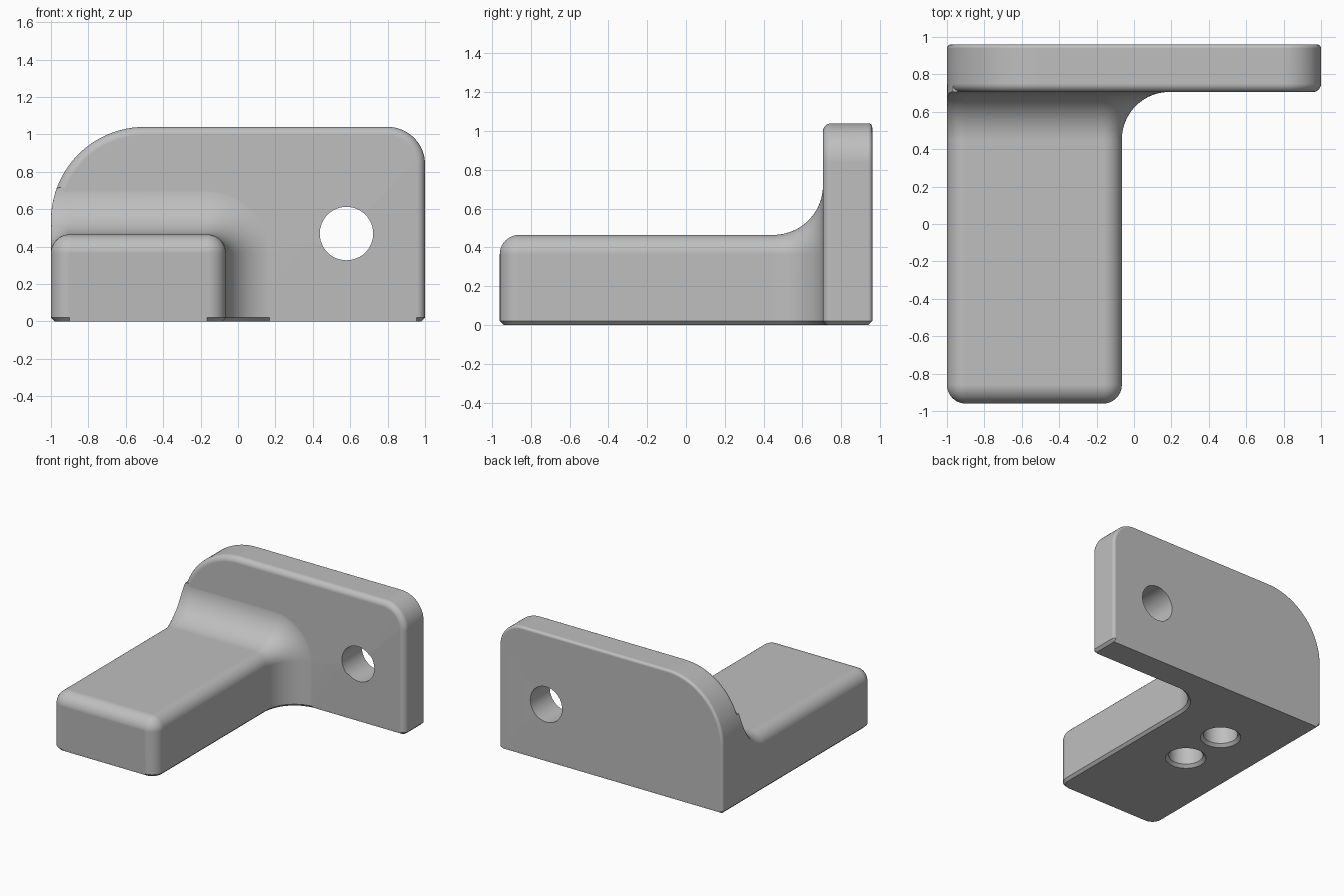
import bpy, bmesh
from math import sin, cos, pi, sqrt

if "Cube" in bpy.data.objects:
    bpy.data.objects.remove(bpy.data.objects["Cube"])

CHAMFER = 0.02
PLATE_FRONT, PLATE_BACK = 0.705, 0.96

grey = bpy.data.materials.new("plain_grey")
grey.use_nodes = True
grey.diffuse_color = (0.52, 0.52, 0.52, 1)
grey.node_tree.nodes["Principled BSDF"].inputs["Base Color"].default_value = (0.52, 0.52, 0.52, 1)


def make_object(name, bm):
    bmesh.ops.remove_doubles(bm, verts=bm.verts, dist=1e-5)
    bmesh.ops.recalc_face_normals(bm, faces=bm.faces)
    mesh = bpy.data.meshes.new(name)
    bm.to_mesh(mesh)
    bm.free()
    mesh.materials.append(grey)
    obj = bpy.data.objects.new(name, mesh)
    bpy.context.collection.objects.link(obj)
    return obj


def section(x0, x1, top, rl, rr, y, d, a, side):
    """Round-topped outline grown by d, with a chamfered bottom edge.
    The surface leans by angle a towards the y direction given by side."""
    steps = 24
    rl, rr = rl + d, rr + d
    xl, xr, zt = x0 - d, x1 + d, top + d
    inset, yb = CHAMFER * cos(a), y - side * CHAMFER * sin(a)
    ring = [(xl + inset, yb, 0), (xl, y, CHAMFER)]
    for i in range(steps + 1):
        t = pi - pi / 2 * i / steps
        ring.append((xl + rl + rl * cos(t), y, zt - rl + rl * sin(t)))
    for i in range(steps + 1):
        t = pi / 2 - pi / 2 * i / steps
        ring.append((xr - rr + rr * cos(t), y, zt - rr + rr * sin(t)))
    return ring + [(xr, y, CHAMFER), (xr - inset, yb, 0)]


def loft(name, rings):
    bm = bmesh.new()
    rows = [[bm.verts.new(p) for p in ring] for ring in rings]
    n = len(rows[0])
    for r0, r1 in zip(rows, rows[1:]):
        for i in range(n):
            j = (i + 1) % n
            bm.faces.new((r0[i], r0[j], r1[j], r1[i]))
    bm.faces.new(rows[0])
    bm.faces.new(rows[-1])
    return make_object(name, bm)


def quarter(steps):
    return [pi / 2 * i / steps for i in range(steps + 1)]


# Upright plate: soft front edge, tight back edge
plate_shape = (-1, 1, 1.04, 0.5, 0.2)
front_r, back_r = 0.045, 0.021
rings = [section(*plate_shape, PLATE_FRONT + front_r * (1 - sin(a)),
                 front_r * (cos(a) - 1), a, -1) for a in reversed(quarter(8))]
rings += [section(*plate_shape, PLATE_BACK - back_r * (1 - sin(a)),
                  back_r * (cos(a) - 1), a, 1) for a in quarter(5)]
bracket = loft("bracket", rings)

# Arm: rounded nose, straight body, flared fillet into the plate
arm_shape = (-1, -0.065, 0.465, 0.1, 0.1)
nose_r, flare_r = 0.1, 0.255
rings = [section(*arm_shape, -0.96 + nose_r * (1 - sin(a)),
                 nose_r * (cos(a) - 1), a, -1) for a in reversed(quarter(10))]
flare_y = PLATE_FRONT - flare_r + 0.001
rings += [section(*arm_shape, flare_y + flare_r * sin(a),
                  flare_r * (1 - cos(a)), a, -1) for a in quarter(24)]
rings.append(section(*arm_shape, PLATE_FRONT + 0.06, flare_r, pi / 2, -1))


def trim(p):
    """Keep the arm inside the plate's side outline."""
    x, y, z = p
    edge = -1
    if z < CHAMFER:
        edge += CHAMFER
    elif z > 0.54:
        edge = -0.5 - sqrt(0.25 - (z - 0.54) ** 2)
    return (max(x, edge + 0.0005), y, z)


arm = loft("arm", [[trim(p) for p in ring] for ring in rings])


def turned_cutter(name, profile, place):
    """Solid of revolution from (radius, height) points."""
    n = 48
    bm = bmesh.new()
    rows = [[bm.verts.new(place(r * cos(2 * pi * i / n), r * sin(2 * pi * i / n), h))
             for i in range(n)] for r, h in profile]
    for r0, r1 in zip(rows, rows[1:]):
        for i in range(n):
            j = (i + 1) % n
            bm.faces.new((r0[i], r0[j], r1[j], r1[i]))
    bm.faces.new(rows[0])
    bm.faces.new(rows[-1])
    return make_object(name, bm)


def combine(tool, operation):
    mod = bracket.modifiers.new(tool.name, "BOOLEAN")
    mod.object, mod.operation, mod.solver = tool, operation, "EXACT"
    bpy.context.view_layer.objects.active = bracket
    bpy.ops.object.modifier_apply(modifier=mod.name)
    bpy.data.objects.remove(tool)


combine(arm, "UNION")

# Hole through the plate
combine(turned_cutter("plate_hole", [(0.143, 0.5), (0.143, 1.2)],
                      lambda u, v, h: (0.58 + u, h, 0.47 + v)), "DIFFERENCE")

# Two blind chamfered holes under the arm
for y in (-0.04, 0.36):
    combine(turned_cutter("arm_hole", [(0.17, -0.02), (0.127, 0.023), (0.127, 0.3)],
                          lambda u, v, h: (-0.535 + u, y + v, h)), "DIFFERENCE")

# Smooth the rounds, keep the chamfers and hole rims crisp
bpy.ops.object.select_all(action="DESELECT")
bracket.select_set(True)
bpy.context.view_layer.objects.active = bracket
bpy.ops.object.shade_smooth_by_angle(angle=pi / 6)
weighted = bracket.modifiers.new("even_shading", "WEIGHTED_NORMAL")
weighted.keep_sharp = True
